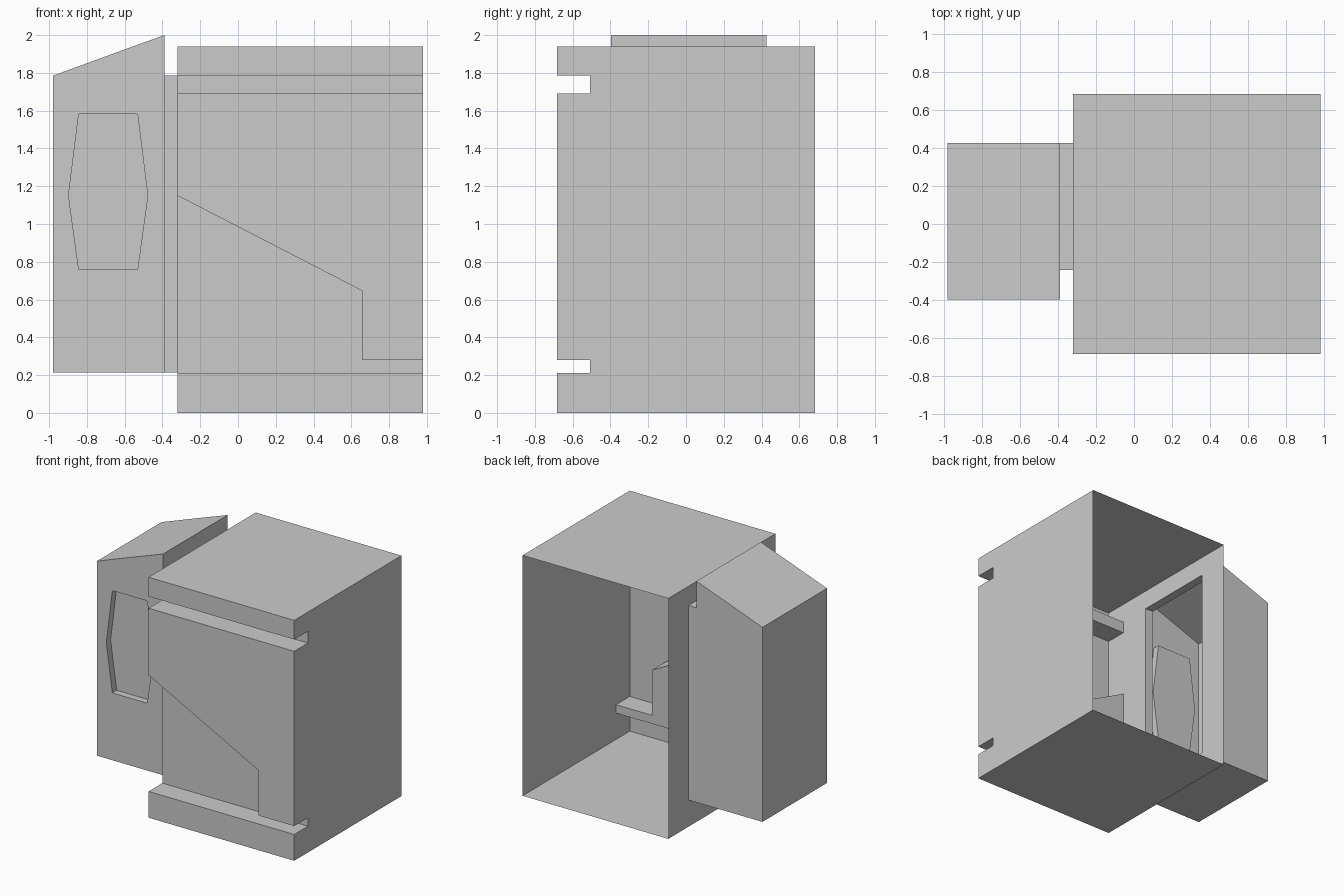
import bpy, bmesh, math

if "Cube" in bpy.data.objects:
    bpy.data.objects.remove(bpy.data.objects["Cube"])


def prism(name, profile, y0, y1):
    """Closed solid: an (x, z) profile extruded from y0 to y1."""
    bm = bmesh.new()
    face = bm.faces.new([bm.verts.new((x, y0, z)) for x, z in profile])
    out = bmesh.ops.extrude_face_region(bm, geom=[face])
    for v in out["geom"]:
        if isinstance(v, bmesh.types.BMVert):
            v.co.y = y1
    bmesh.ops.recalc_face_normals(bm, faces=bm.faces[:])
    mesh = bpy.data.meshes.new(name)
    bm.to_mesh(mesh)
    bm.free()
    obj = bpy.data.objects.new(name, mesh)
    bpy.context.collection.objects.link(obj)
    return obj


def rect(x0, x1, z0, z1):
    return [(x0, z0), (x1, z0), (x1, z1), (x0, z1)]


def combine(target, tool, operation):
    """Apply a boolean and discard the tool object."""
    tool.hide_render = True
    mod = target.modifiers.new("join", "BOOLEAN")
    mod.object, mod.operation, mod.solver = tool, operation, "EXACT"
    bpy.context.view_layer.objects.active = target
    bpy.ops.object.modifier_apply(modifier=mod.name)
    bpy.data.objects.remove(tool)


# Main cabinet with an upper groove and a lower sloped recess in the front
cabinet = prism("cabinet_shell", rect(-0.32, 0.98, 0, 1.94), -0.683, 0.683)
combine(cabinet, prism("upper_groove", rect(-0.5, 1.1, 1.69, 1.785), -0.8, -0.508), "DIFFERENCE")
slope = (0.645 - 1.15) / 0.98
recess = [(-0.42, 0.212), (1.1, 0.212), (1.1, 0.28), (0.66, 0.28),
          (0.66, 0.645), (-0.42, 1.15 - 0.1 * slope)]
combine(cabinet, prism("lower_recess", recess, -0.8, -0.508), "DIFFERENCE")

# Side housing with a sloped roof and a six-sided recessed panel
roof = [(-0.98, 0.215), (-0.39, 0.215), (-0.39, 2.0), (-0.68, 1.895), (-0.98, 1.785)]
housing = prism("side_housing", roof, -0.398, 0.425)
panel = [(-0.843, 0.758), (-0.532, 0.758), (-0.478, 1.15),
         (-0.532, 1.583), (-0.843, 1.583), (-0.897, 1.15)]
combine(housing, prism("panel_recess", panel, -0.6, -0.343), "DIFFERENCE")

# Duct between housing and cabinet; the union leaves it open inside
duct = prism("duct", rect(-0.45, -0.25, 0.215, 1.785), -0.242, 0.425)
combine(housing, duct, "UNION")
combine(cabinet, housing, "UNION")

# The cabinet is a thin shell, open at the back
bm = bmesh.new()
bm.from_mesh(cabinet.data)
back = [f for f in bm.faces if all(v.co.y > 0.68 for v in f.verts)]
bmesh.ops.delete(bm, geom=back, context="FACES")
bm.to_mesh(cabinet.data)
bm.free()

# Soften only the slight bend in the roof
cabinet.select_set(True)
bpy.context.view_layer.objects.active = cabinet
bpy.ops.object.shade_smooth_by_angle(angle=math.radians(15))
